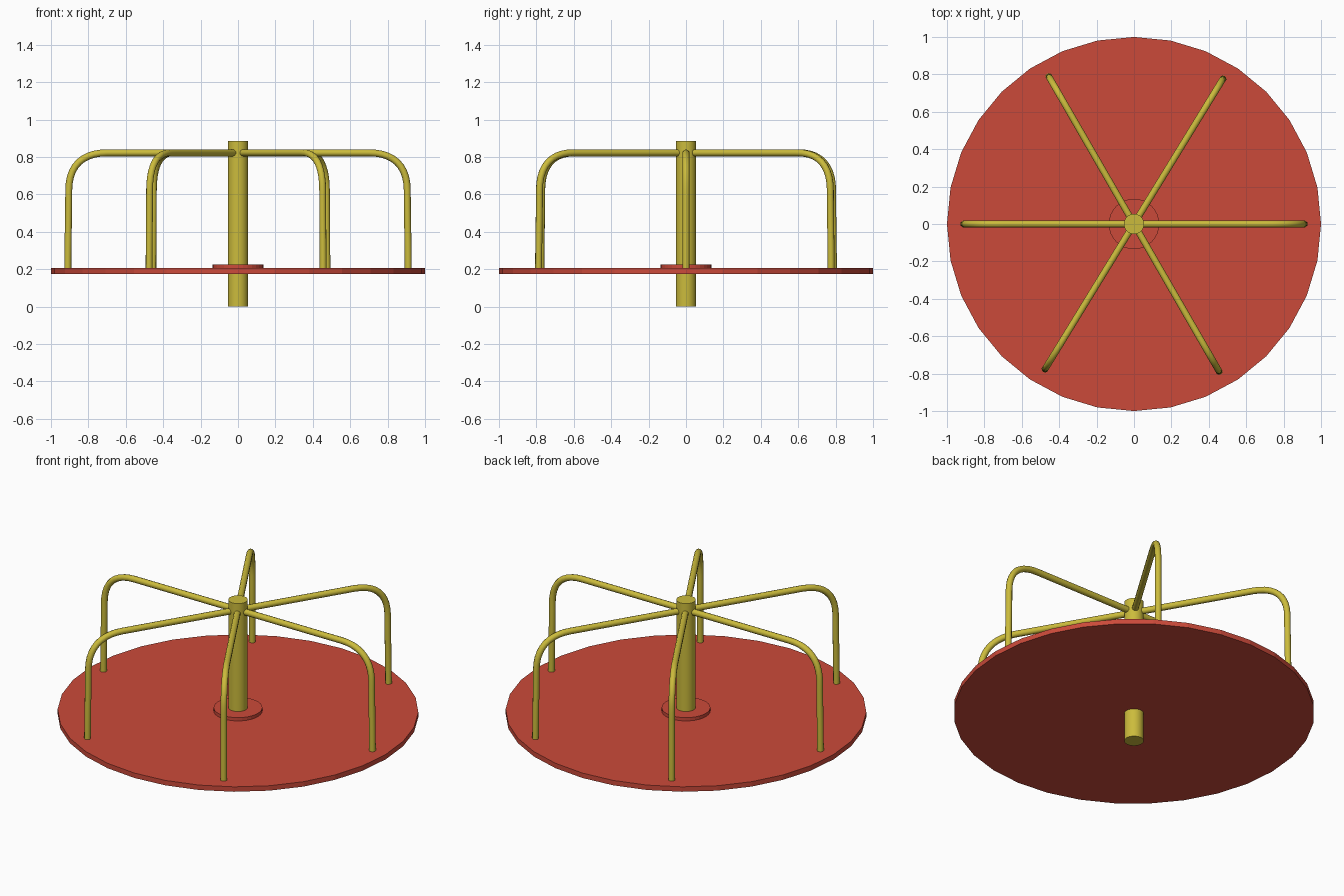
import bpy
from math import radians
from mathutils import Vector

cube = bpy.data.objects.get("Cube")
if cube:
    bpy.data.objects.remove(cube, do_unlink=True)


def make_material(name, color):
    mat = bpy.data.materials.new(name)
    mat.use_nodes = True
    mat.diffuse_color = color
    mat.node_tree.nodes["Principled BSDF"].inputs["Base Color"].default_value = color
    return mat


red = make_material("red paint", (0.60, 0.068, 0.042, 1))
yellow = make_material("yellow paint", (0.60, 0.50, 0.045, 1))


def smooth(obj, angle):
    bpy.ops.object.select_all(action="DESELECT")
    obj.select_set(True)
    bpy.context.view_layer.objects.active = obj
    bpy.ops.object.shade_smooth_by_angle(angle=radians(angle))


def cylinder(name, radius, bottom, top, sides, mat):
    bpy.ops.mesh.primitive_cylinder_add(
        vertices=sides, radius=radius, depth=top - bottom,
        location=(0, 0, (bottom + top) / 2))
    obj = bpy.context.object
    obj.name = name
    obj.data.materials.append(mat)
    return obj


# Round deck, collar and central post
cylinder("deck", 1.0, 0.175, 0.205, 32, red)
cylinder("collar", 0.135, 0.205, 0.225, 32, red)
smooth(cylinder("post", 0.054, 0.0, 0.885, 32, yellow), 30)


def bent_tube(name, mat):
    """Handrail: foot on the deck, rounded elbow, level bar into the post."""
    curve = bpy.data.curves.new(name, "CURVE")
    curve.dimensions = "3D"
    curve.bevel_depth = 0.0185
    curve.bevel_resolution = 3
    curve.resolution_u = 10
    curve.use_fill_caps = True
    spline = curve.splines.new("BEZIER")
    foot, bend = Vector((0.910, 0, 0.20)), Vector((0.905, 0, 0.62))
    level, hub = Vector((0.70, 0, 0.822)), Vector((0.02, 0, 0.822))
    up, out = Vector((0, 0, 0.135)), Vector((0.13, 0, 0))
    # Each entry: point, incoming handle, outgoing handle
    points = [(foot, foot - up, foot + up),
              (bend, bend - up, bend + up),
              (level, level + out, level - out),
              (hub, hub + out, hub - out)]
    spline.bezier_points.add(len(points) - 1)
    for bp, (co, left, right) in zip(spline.bezier_points, points):
        bp.handle_left_type = bp.handle_right_type = "FREE"
        bp.co, bp.handle_left, bp.handle_right = co, left, right
    obj = bpy.data.objects.new(name, curve)
    bpy.context.collection.objects.link(obj)
    bpy.ops.object.select_all(action="DESELECT")
    obj.select_set(True)
    bpy.context.view_layer.objects.active = obj
    bpy.ops.object.convert(target="MESH")
    obj = bpy.context.object
    obj.data.materials.clear()
    obj.data.materials.append(mat)
    smooth(obj, 50)
    return obj


# Six handrails around the post
first = bent_tube("handrail_1", yellow)
for i, angle in enumerate((58.5, 120, 180, 238.5, 300), start=2):
    rail = first.copy()
    rail.name = f"handrail_{i}"
    rail.rotation_euler.z = radians(angle)
    bpy.context.collection.objects.link(rail)
